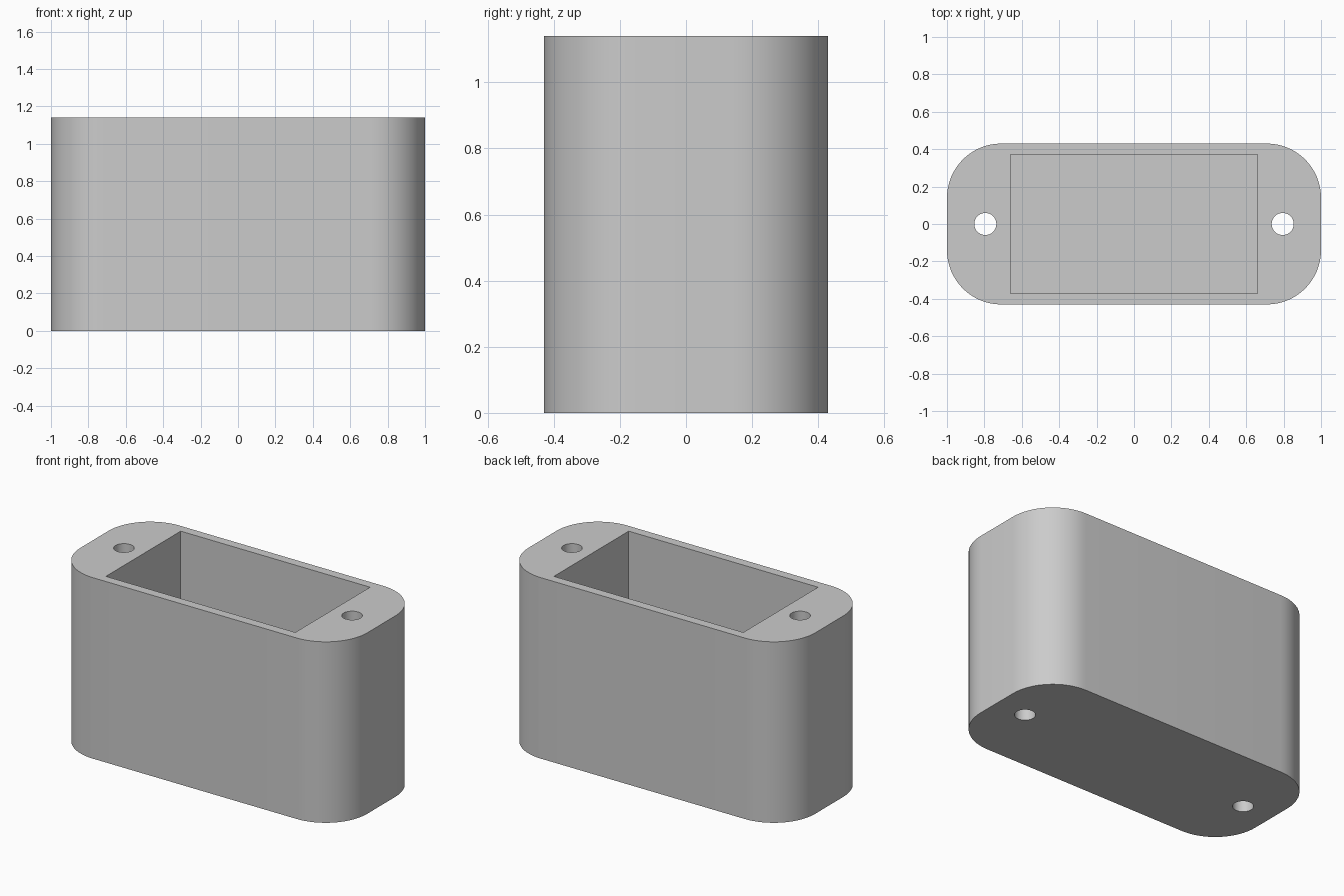
import bpy, bmesh
from math import sin, cos, pi, radians

LENGTH, WIDTH, HEIGHT = 2.0, 0.86, 1.14
CORNER, FLOOR = 0.29, 0.06
POCKET_X, POCKET_Y = 1.32, 0.745
HOLE_X, HOLE_R = 0.795, 0.059

if "Cube" in bpy.data.objects:
    bpy.data.objects.remove(bpy.data.objects["Cube"], do_unlink=True)

grey = bpy.data.materials.new("plain grey")
grey.use_nodes = True
colour = (0.6, 0.6, 0.6, 1)
grey.diffuse_color = colour
grey.node_tree.nodes["Principled BSDF"].inputs["Base Color"].default_value = colour


def prism(name, outline, bottom, top):
    """Extrude a closed outline upwards into a solid."""
    bm = bmesh.new()
    face = bm.faces.new([bm.verts.new((x, y, bottom)) for x, y in outline])
    side = bmesh.ops.extrude_face_region(bm, geom=[face])["geom"]
    verts = [v for v in side if isinstance(v, bmesh.types.BMVert)]
    bmesh.ops.translate(bm, verts=verts, vec=(0, 0, top - bottom))
    bmesh.ops.recalc_face_normals(bm, faces=bm.faces)
    mesh = bpy.data.meshes.new(name)
    bm.to_mesh(mesh)
    bm.free()
    mesh.materials.append(grey)
    obj = bpy.data.objects.new(name, mesh)
    bpy.context.collection.objects.link(obj)
    return obj


def arc(cx, cy, radius, start, sweep, steps):
    return [(cx + radius * cos(start + sweep * i / steps),
             cy + radius * sin(start + sweep * i / steps)) for i in range(steps + 1)]


# Outer block with rounded vertical corners
ix, iy = LENGTH / 2 - CORNER, WIDTH / 2 - CORNER
outline = []
for k, (sx, sy) in enumerate([(1, 1), (-1, 1), (-1, -1), (1, -1)]):
    outline += arc(sx * ix, sy * iy, CORNER, k * pi / 2, pi / 2, 16)
body = prism("box_body", outline, 0, HEIGHT)

# Cutters: open pocket and two screw holes
px, py = POCKET_X / 2, POCKET_Y / 2
cutters = [prism("pocket_cutter", [(-px, -py), (px, -py), (px, py), (-px, py)],
                 FLOOR, HEIGHT + 0.1)]
for side, x in (("left", HOLE_X), ("right", -HOLE_X)):
    cutters.append(prism(side + "_hole_cutter",
                         arc(x, 0, HOLE_R, 0, 2 * pi, 32)[:-1], -0.1, HEIGHT + 0.1))

bpy.ops.object.select_all(action="DESELECT")
bpy.context.view_layer.objects.active = body
body.select_set(True)
for cutter in cutters:
    cutter.hide_render = True
    cut = body.modifiers.new(cutter.name, "BOOLEAN")
    cut.operation, cut.solver, cut.object = "DIFFERENCE", "EXACT", cutter
    bpy.ops.object.modifier_apply(modifier=cut.name)
    bpy.data.objects.remove(cutter, do_unlink=True)

bpy.ops.object.shade_smooth_by_angle(angle=radians(30))
